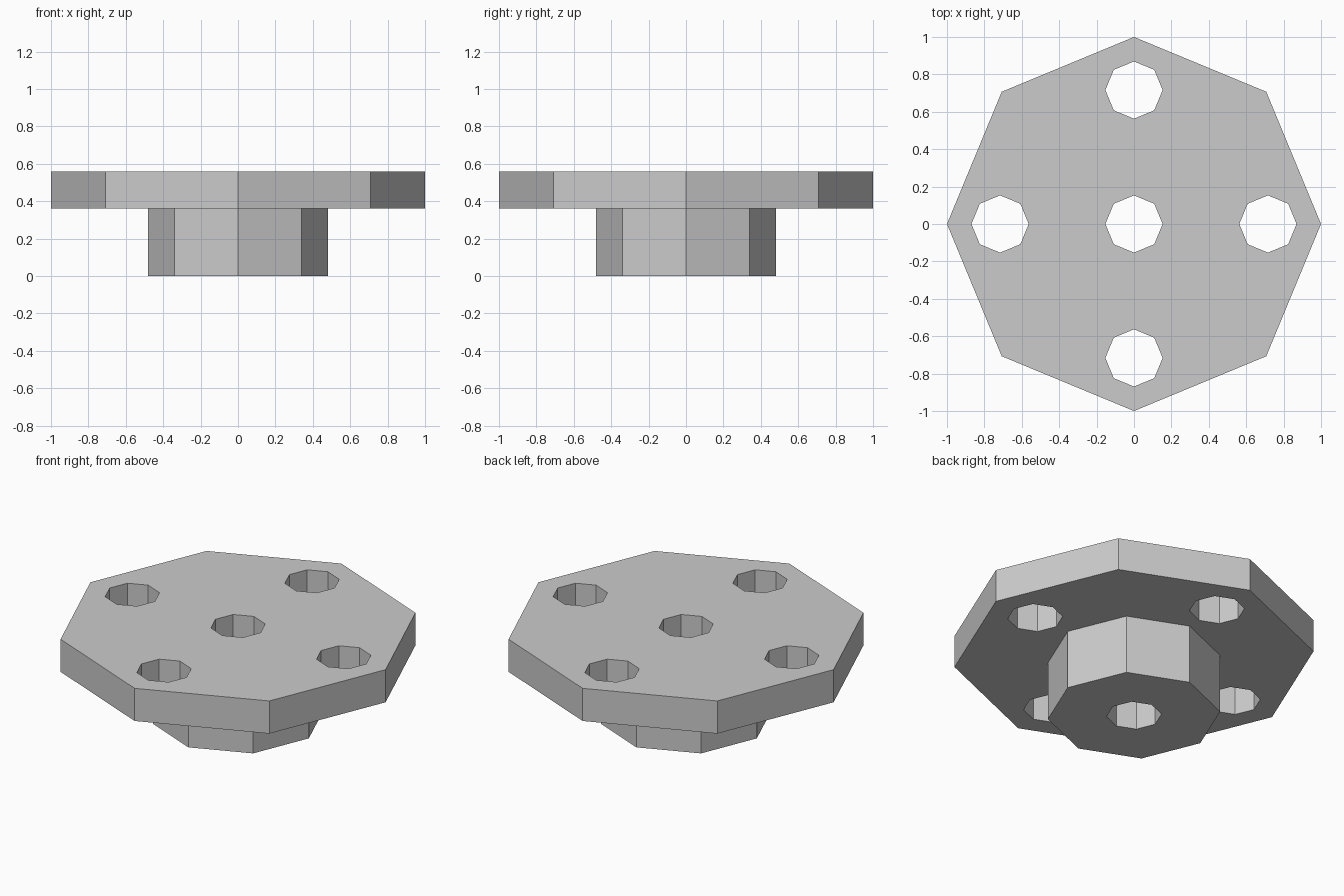
import bpy
import math

if "Cube" in bpy.data.objects:
    bpy.data.objects.remove(bpy.data.objects["Cube"], do_unlink=True)

SIDES = 8
PLATE_BOTTOM, PLATE_TOP = 0.36, 0.56
HOLE_RADIUS, HOLE_CIRCLE = 0.153, 0.716

grey = bpy.data.materials.new("plain grey")
grey.use_nodes = True
colour = (0.6, 0.6, 0.6, 1)
grey.diffuse_color = colour
grey.node_tree.nodes["Principled BSDF"].inputs["Base Color"].default_value = colour


def prism(name, radius, bottom, top, x=0, y=0):
    """Upright octagonal prism with corners on the axes."""
    bpy.ops.mesh.primitive_cylinder_add(
        vertices=SIDES, radius=radius, depth=top - bottom,
        location=(x, y, (bottom + top) / 2))
    obj = bpy.context.object
    obj.name = name
    obj.data.materials.append(grey)
    return obj


def combine(target, tool, operation):
    """Apply a boolean and remove the tool object."""
    mod = target.modifiers.new(operation.lower(), "BOOLEAN")
    mod.operation = operation
    mod.solver = "EXACT"
    mod.object = tool
    bpy.context.view_layer.objects.active = target
    bpy.ops.object.modifier_apply(modifier=mod.name)
    bpy.data.objects.remove(tool, do_unlink=True)


# Flange plate with the hub joined beneath it
flange = prism("flange_with_hub", 1.0, PLATE_BOTTOM, PLATE_TOP)
hub = prism("hub", 0.48, 0, PLATE_BOTTOM)
combine(flange, hub, "UNION")

# Central bore and four bolt holes
combine(flange, prism("bore_cutter", HOLE_RADIUS, -0.1, 0.7), "DIFFERENCE")
for i in range(4):
    angle = i * math.pi / 2
    cutter = prism("bolt_hole_cutter", HOLE_RADIUS, 0.2, 0.7,
                   HOLE_CIRCLE * math.cos(angle), HOLE_CIRCLE * math.sin(angle))
    combine(flange, cutter, "DIFFERENCE")

# Crisp flat faces
for face in flange.data.polygons:
    face.use_smooth = False
